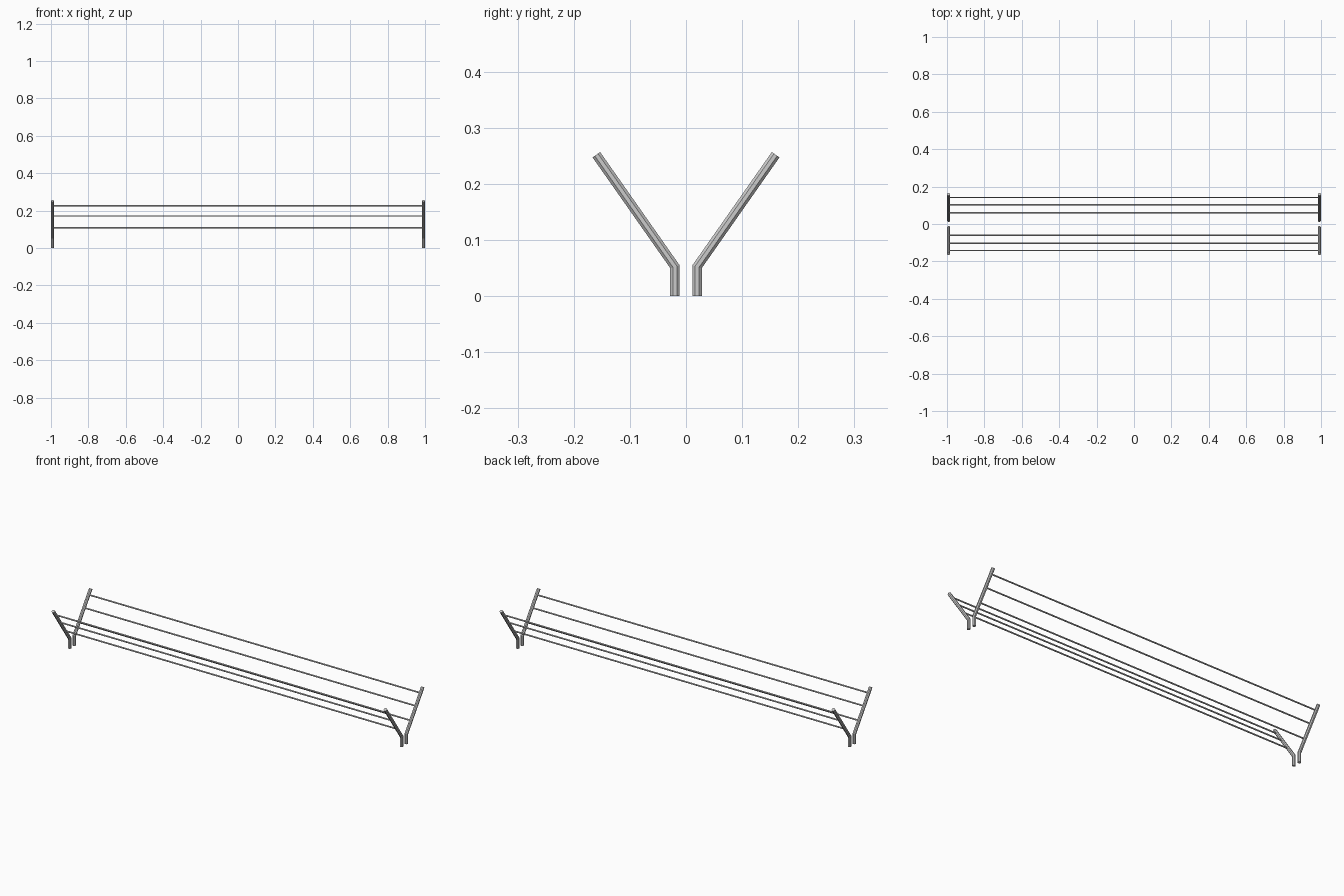
import bpy, bmesh, math
from mathutils import Vector

if "Cube" in bpy.data.objects:
    bpy.data.objects.remove(bpy.data.objects["Cube"])

POST_R = 0.009
WIRE_R = 0.004
SIDES = 8
POST_X = 1 - POST_R * math.cos(math.pi / SIDES)
BASE = Vector((0, 0.0198, 0))
BEND = Vector((0, 0.0198, 0.0525))
TIP = Vector((0, 0.1598, 0.252))


def tube(name, path, radius, sides=SIDES):
    """Flat-faced bar along a path, mitred at bends."""
    bm = bmesh.new()
    dirs = [(b - a).normalized() for a, b in zip(path, path[1:])]
    side = Vector((1, 0, 0)) if abs(dirs[0].x) < 0.5 else Vector((0, 1, 0))
    angles = [2 * math.pi * (k + 0.5) / sides for k in range(sides)]
    rings = []
    for i, p in enumerate(path):
        d_in, d_out = dirs[max(i - 1, 0)], dirs[min(i, len(dirs) - 1)]
        tangent = (d_in + d_out).normalized()
        across = tangent.cross(side) / tangent.dot(d_in)
        rings.append([bm.verts.new(p + radius * (math.cos(a) * side + math.sin(a) * across))
                      for a in angles])
    for r0, r1 in zip(rings, rings[1:]):
        for k in range(sides):
            n = (k + 1) % sides
            bm.faces.new((r0[k], r0[n], r1[n], r1[k]))
    bm.faces.new(rings[0])
    bm.faces.new(rings[-1])
    bmesh.ops.recalc_face_normals(bm, faces=bm.faces)
    mesh = bpy.data.meshes.new(name)
    bm.to_mesh(mesh)
    bm.free()
    ob = bpy.data.objects.new(name, mesh)
    bpy.context.collection.objects.link(ob)
    return ob


for label, sy in (("front", -1), ("back", 1)):
    def flip(p, x):
        return Vector((x, p.y * sy, p.z))

    # Bent end posts
    for end, sx in (("left", -1), ("right", 1)):
        tube(f"{label}_{end}_post", [flip(p, sx * POST_X) for p in (BASE, BEND, TIP)], POST_R)

    # Three wires strung between the sloping arms
    for i, z in enumerate((0.109, 0.171, 0.2265)):
        p = BEND.lerp(TIP, (z - BEND.z) / (TIP.z - BEND.z))
        tube(f"{label}_wire_{i + 1}", [flip(p, -POST_X), flip(p, POST_X)], WIRE_R)
